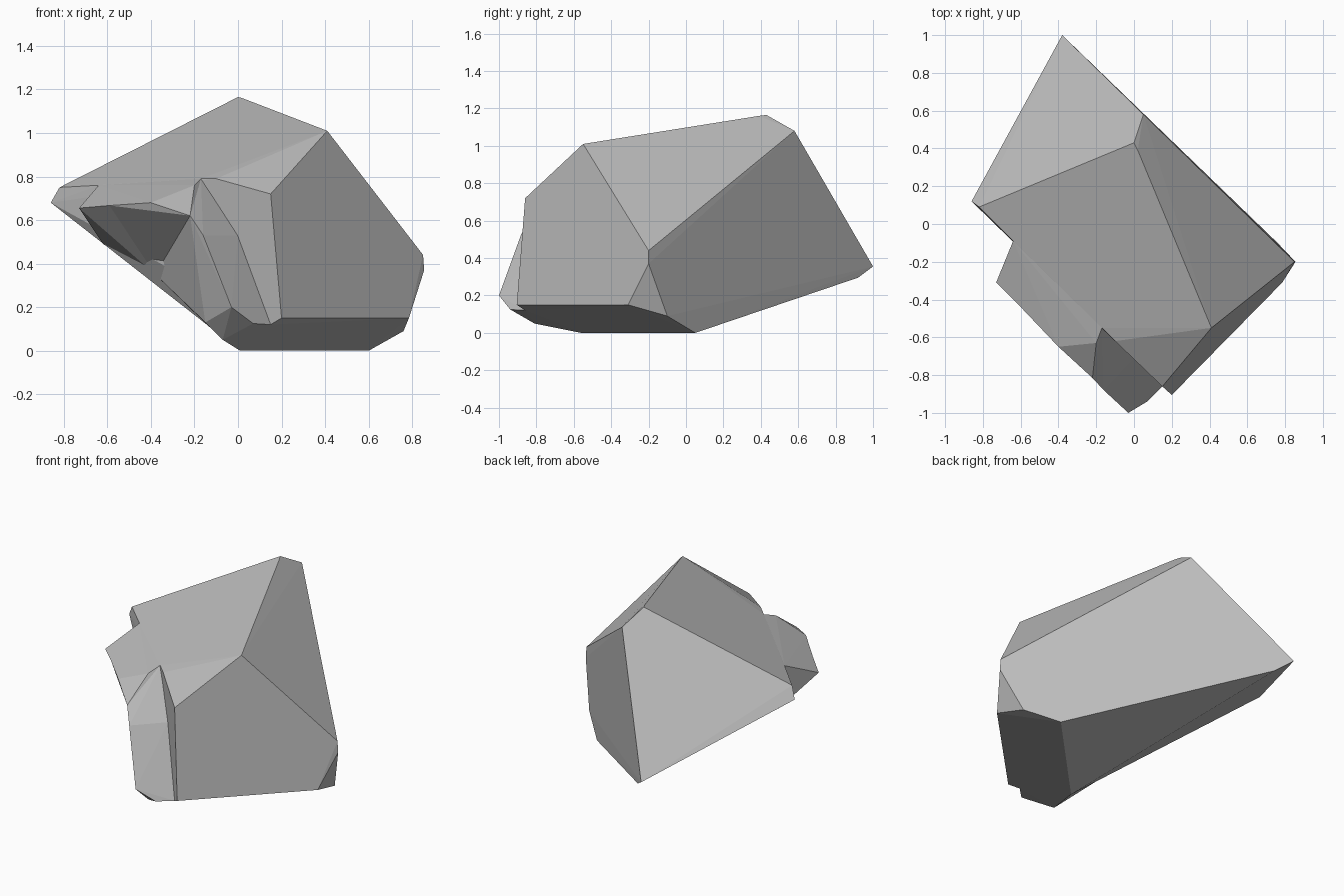
import bpy
import bmesh

cube = bpy.data.objects.get("Cube")
if cube:
    bpy.data.objects.remove(cube, do_unlink=True)

stone = bpy.data.materials.new("grey_stone")
stone.use_nodes = True
grey = (0.5, 0.5, 0.5, 1)
stone.diffuse_color = grey
stone.node_tree.nodes["Principled BSDF"].inputs["Base Color"].default_value = grey


def chiselled(name, corners):
    """Flat-faced stone block wrapped tightly around its corners."""
    bm = bmesh.new()
    for corner in corners:
        bm.verts.new(corner)
    hull = bmesh.ops.convex_hull(bm, input=bm.verts)
    loose = set(hull["geom_interior"]) | set(hull["geom_unused"])
    bmesh.ops.delete(bm, geom=[v for v in loose if isinstance(v, bmesh.types.BMVert)], context="VERTS")
    bmesh.ops.dissolve_limit(bm, angle_limit=0.02, verts=bm.verts, edges=bm.edges)
    bmesh.ops.recalc_face_normals(bm, faces=bm.faces)
    mesh = bpy.data.meshes.new(name)
    bm.to_mesh(mesh)
    bm.free()
    mesh.materials.append(stone)
    obj = bpy.data.objects.new(name, mesh)
    bpy.context.collection.objects.link(obj)
    return obj


# Corners shared by several blocks
keel = (0.01, -0.56, 0)
shelf = (-0.17, -0.55, 0.79)
step = (-0.64, -0.09, 0.76)
brow_left = (-0.59, -0.45, 0.667)
brow_right = (-0.22, -0.815, 0.62)
hollow = (-0.38, -0.25, 0.35)
foot = (0.15, -0.86, 0.12)

# Main boulder
top = [(0, 0.43, 1.165), (0.02, 0.39, 1.16), (0.05, 0.58, 1.08), (0.41, -0.55, 1.01)]
front = [(0.15, -0.86, 0.72), (0.2, -0.905, 0.15), foot, (-0.1, -0.62, 0.79), shelf]
side = [(0.85, -0.2, 0.44), (0.855, -0.2, 0.37), (0.785, -0.31, 0.15), (0.76, -0.1, 0.09)]
back = [(-0.38, 1, 0.355), (-0.3, 0.92, 0.295), (-0.86, 0.12, 0.68), (-0.82, 0.09, 0.75)]
chiselled("boulder", top + front + side + back + [(0.6, 0.05, 0), keel, step])

# Slab left of the main boulder, under the stepped notch
chiselled("left_slab", [step, (-0.73, -0.31, 0.655), brow_left, hollow,
                        (-0.62, -0.06, 0.49), (-0.3, -0.3, 0.5), shelf])

# Overhanging brow above the hollow
chiselled("overhang", [step, brow_left, (-0.4, -0.65, 0.68), brow_right,
                       hollow, shelf, (-0.2, -0.63, 0.76)])

# Curved front slab running down to the base
inner_curve = [shelf, (0, -0.71, 0.53), (0.1, -0.81, 0.26), foot]
outer_curve = [brow_right, (-0.16, -0.88, 0.53), (-0.03, -1, 0.2), (0.07, -0.94, 0.125)]
chiselled("front_slab", inner_curve + outer_curve +
          [hollow, (-0.3, -0.45, 0.29), (-0.15, -0.8, 0.13), (-0.07, -0.81, 0.05), keel])
